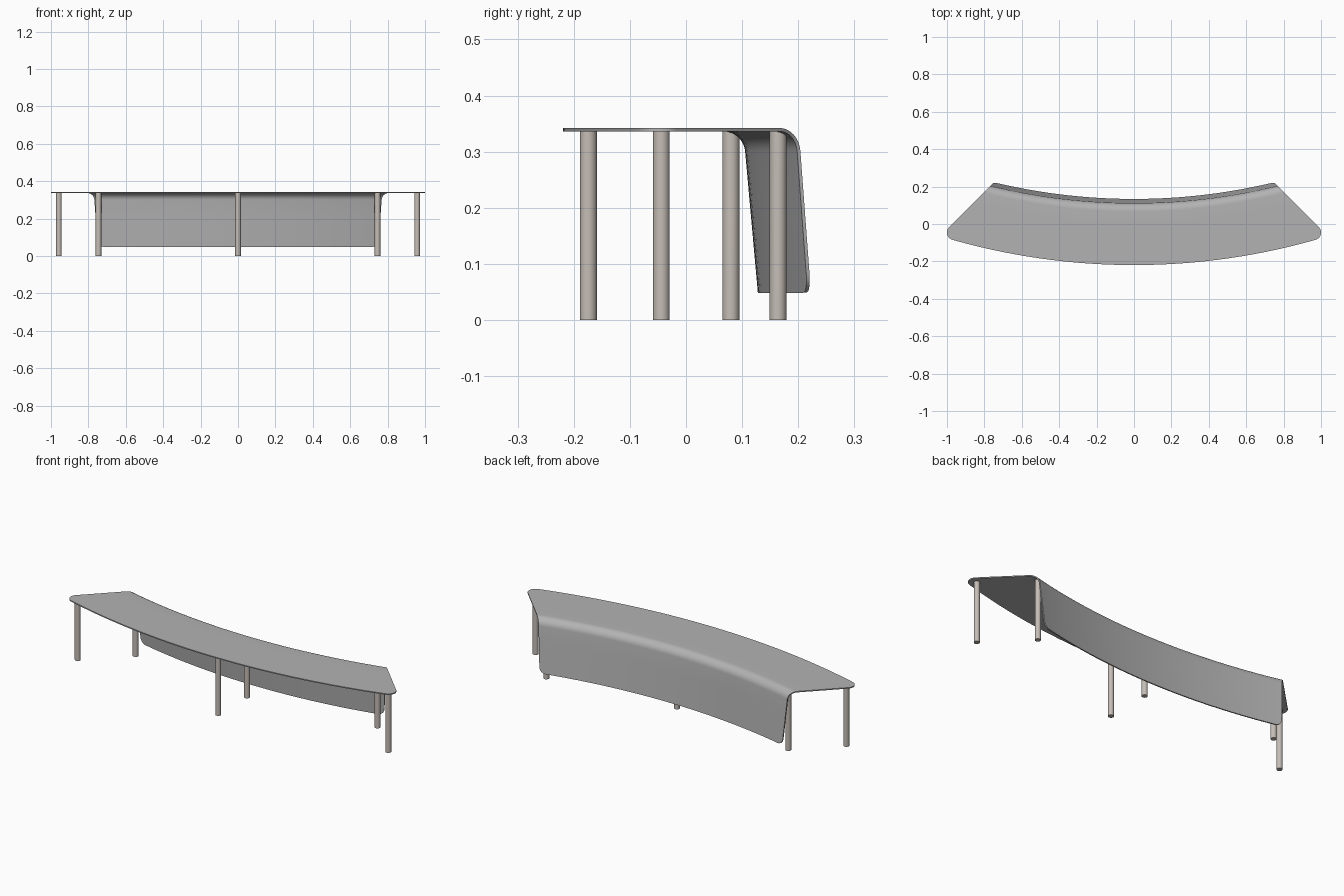
import bpy, bmesh
from math import sin, cos, asin, acos, atan2, hypot, pi, radians, sqrt

if "Cube" in bpy.data.objects:
    bpy.data.objects.remove(bpy.data.objects["Cube"])

# Plan layout: concentric arcs about (0, CY), ends cut at 45 degrees, rounded front corners
CY, R_FRONT, R_CORNER = 3.335, 3.5545, 0.04
TOP_Z, THICK, SKIRT_Z, R_SKIRT = 0.342, 0.006, 0.049, 0.033
BEND, BY = 0.045, 0.0665                        # rear bend radius and start
CX = 1.0 - R_CORNER
D = R_FRONT - R_CORNER
CORNER_Y = CY - sqrt(D * D - CX * CX)
K = CX + CORNER_Y + R_CORNER * sqrt(2)          # end cut line: x + y = K
TX, TY = CX + R_CORNER / sqrt(2), CORNER_Y + R_CORNER / sqrt(2)
RHO_T = hypot(TX, CY - TY)                      # where corner meets the cut


def end_angle(rho, z):
    if rho > RHO_T:
        c = (rho * rho + D * D - R_CORNER ** 2) / (2 * rho * D)
        return atan2(CX, CY - CORNER_Y) + acos(min(1, c))
    a = pi / 4 + asin((K - CY) / (rho * sqrt(2)))
    t = max(0, (SKIRT_Z + R_SKIRT - z) / R_SKIRT)   # rounded lower skirt corner
    return a - R_SKIRT * (1 - sqrt(max(0, 1 - t * t))) / rho


def material(name, rgb):
    m = bpy.data.materials.new(name)
    m.diffuse_color = (*rgb, 1)
    m.use_nodes = True
    m.node_tree.nodes["Principled BSDF"].inputs["Base Color"].default_value = m.diffuse_color
    return m


def finish(obj, angle):
    bpy.ops.object.select_all(action='DESELECT')
    obj.select_set(True)
    bpy.context.view_layer.objects.active = obj
    bpy.ops.object.shade_smooth_by_angle(angle=radians(angle))


# Profile from front edge over the rear bend and down the skirt: (rho, z)
N = 10
profile = [(R_FRONT - (R_FRONT - RHO_T) * (1 - cos(pi * i / N)) / 2, TOP_Z) for i in range(N + 1)]
profile += [(RHO_T + (CY - BY - RHO_T) * i / 4, TOP_Z) for i in range(1, 4)]
for i in range(N + 1):
    a = radians(90 - 85 * i / N)
    profile.append((CY - BY - BEND * cos(a), TOP_Z - BEND + BEND * sin(a)))
r0, z0 = profile[-1]
r1 = CY - 0.134
heights = [0.22, 0.14] + [SKIRT_Z + R_SKIRT * (1 - sin(pi / 2 * i / 8)) for i in range(9)]
profile += [(r0 + (r1 - r0) * (z0 - z) / (z0 - SKIRT_Z), z) for z in heights]

# Curved top and skirt as one bent sheet
COLS = 40
bm = bmesh.new()
rows = []
for rho, z in profile:
    e = end_angle(rho, z)
    rows.append([bm.verts.new((rho * sin(e * u), CY - rho * cos(e * u), z))
                 for u in (2 * i / COLS - 1 for i in range(COLS + 1))])
for lo, hi in zip(rows, rows[1:]):
    for i in range(COLS):
        bm.faces.new((lo[i], lo[i + 1], hi[i + 1], hi[i]))
mesh = bpy.data.meshes.new("bent_top_and_skirt")
bm.to_mesh(mesh)
bm.free()
sheet = bpy.data.objects.new("bent_top_and_skirt", mesh)
bpy.context.collection.objects.link(sheet)
sheet.data.materials.append(material("dark_grey_sheet", (0.45, 0.45, 0.45)))
finish(sheet, 40)
solid = sheet.modifiers.new("thickness", 'SOLIDIFY')
solid.thickness = THICK
solid.offset = -1
edge = sheet.modifiers.new("hard_rim", 'EDGE_SPLIT')
edge.split_angle = radians(40)

# Round legs, tops trimmed to follow the underside of the bend
leg_mat = material("warm_grey_metal", (0.56, 0.51, 0.47))
LEG_H = TOP_Z - THICK + 0.001
legs = [("front_leg", 0, -0.174), ("back_leg", 0, 0.08)]
for side, s in (("left", -1), ("right", 1)):
    legs += [(side + "_end_leg", s * 0.958, -0.044), (side + "_back_leg", s * 0.746, 0.164)]
for name, x, y in legs:
    bpy.ops.mesh.primitive_cylinder_add(vertices=24, radius=0.015, depth=LEG_H,
                                        location=(x, y, LEG_H / 2))
    leg = bpy.context.object
    leg.name = name
    for v in leg.data.vertices:
        if v.co.z > 0:
            d = max(0, CY - hypot(x + v.co.x, CY - y - v.co.y) - BY)
            under = TOP_Z - BEND + sqrt((BEND - THICK + 0.001) ** 2 - d * d)
            v.co.z = under - LEG_H / 2
    leg.data.materials.append(leg_mat)
    finish(leg, 40)
